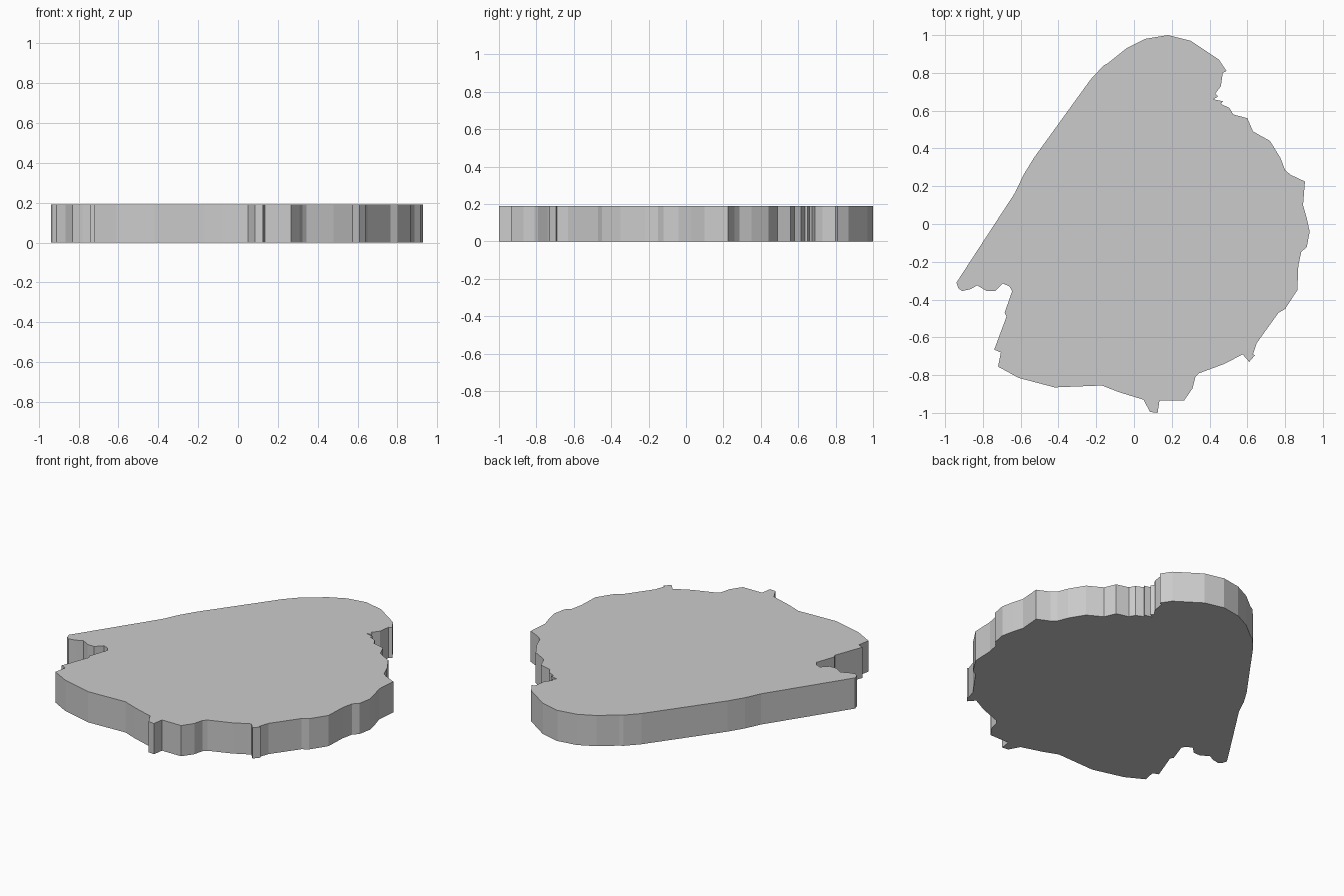
import bpy
import bmesh

HEIGHT = 0.19

# Outline seen from above, clockwise from the left tip
OUTLINE = [
    (-0.94, -0.31), (-0.63, 0.165), (-0.585, 0.26), (-0.53, 0.35), (-0.23, 0.765),
    (-0.16, 0.84), (-0.14, 0.85), (-0.04, 0.93), (0.06, 0.98), (0.18, 1.0),
    (0.30, 0.97), (0.45, 0.87), (0.49, 0.81), (0.47, 0.80), (0.46, 0.73),
    (0.43, 0.69), (0.445, 0.675), (0.42, 0.66), (0.47, 0.65), (0.46, 0.635),
    (0.505, 0.615), (0.525, 0.58), (0.60, 0.56), (0.63, 0.49), (0.72, 0.44),
    (0.775, 0.35), (0.80, 0.285), (0.83, 0.26), (0.905, 0.225), (0.895, 0.10),
    (0.915, 0.03), (0.93, -0.04), (0.915, -0.12), (0.885, -0.15), (0.87, -0.22),
    (0.865, -0.35), (0.80, -0.45), (0.765, -0.47), (0.65, -0.63), (0.63, -0.69),
    (0.64, -0.695), (0.61, -0.73), (0.575, -0.69), (0.48, -0.74), (0.345, -0.79),
    (0.325, -0.81), (0.31, -0.87), (0.265, -0.935), (0.135, -0.935), (0.125, -1.0),
    (0.085, -0.995), (0.05, -0.93), (-0.08, -0.89), (-0.17, -0.855), (-0.42, -0.865),
    (-0.61, -0.815), (-0.72, -0.755), (-0.705, -0.68), (-0.74, -0.665), (-0.675, -0.49),
    (-0.685, -0.47), (-0.645, -0.355), (-0.66, -0.33), (-0.695, -0.315), (-0.735, -0.355),
    (-0.78, -0.355), (-0.83, -0.325), (-0.865, -0.345), (-0.91, -0.355), (-0.93, -0.34),
]

# Slab: flat base face extruded straight up
bm = bmesh.new()
base = bm.faces.new([bm.verts.new((x, y, 0)) for x, y in OUTLINE])
result = bmesh.ops.extrude_face_region(bm, geom=[base], use_keep_orig=True)
top = [g for g in result["geom"] if isinstance(g, bmesh.types.BMVert)]
bmesh.ops.translate(bm, verts=top, vec=(0, 0, HEIGHT))
bmesh.ops.recalc_face_normals(bm, faces=bm.faces)

mesh = bpy.data.meshes.new("irregular_slab")
bm.to_mesh(mesh)
bm.free()
slab = bpy.data.objects.new("irregular_slab", mesh)
bpy.context.collection.objects.link(slab)
